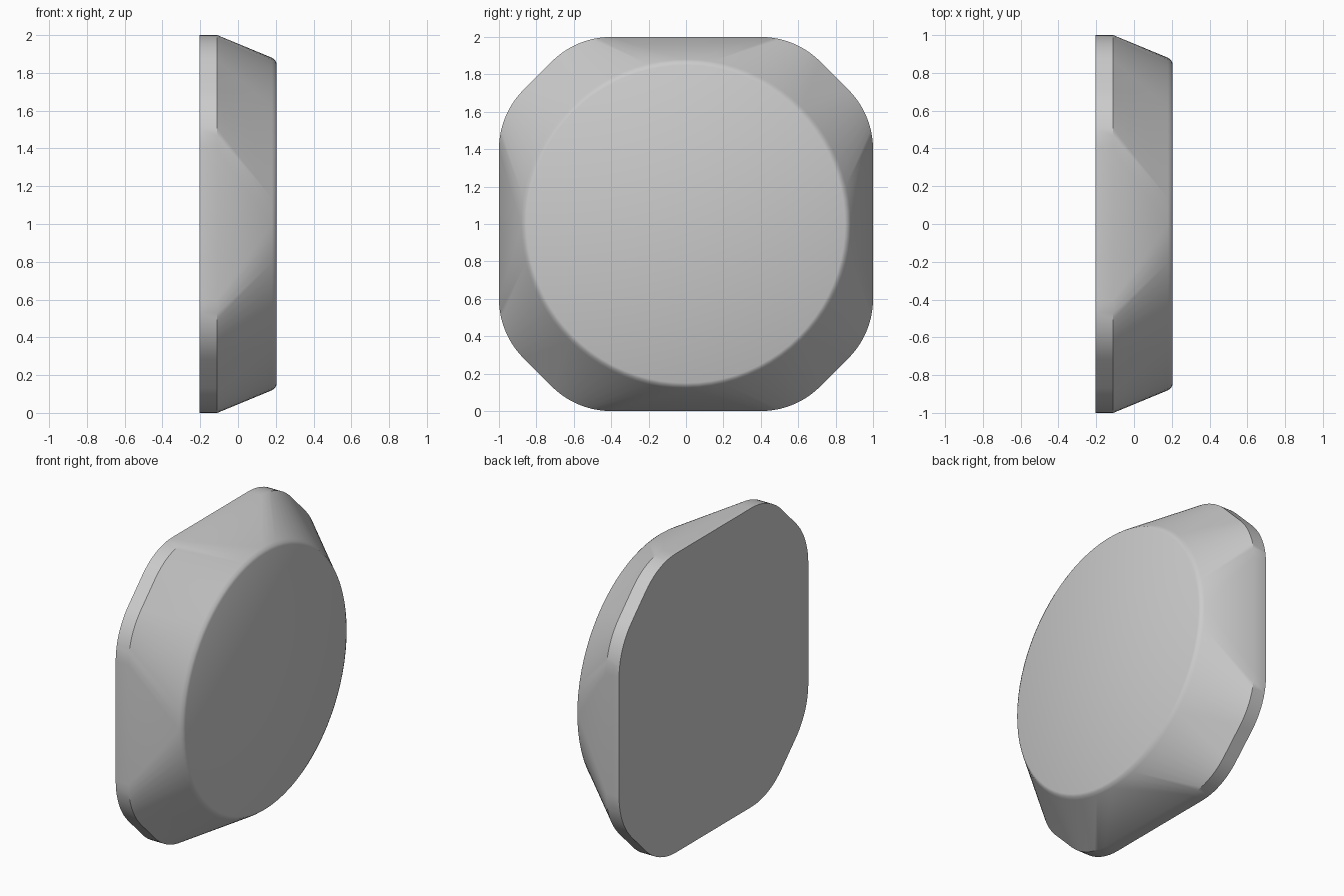
import bpy, bmesh
from math import sin, cos, pi, radians

cube = bpy.data.objects.get("Cube")
if cube:
    bpy.data.objects.remove(cube)

FLAT = 0.4        # half length of the straight sides
CORNER = 0.45     # radius where sides turn into the diagonals
STEPS = 10        # segments per eighth turn


def outline():
    """Rounded square with softened diagonals: (y, z, normal angle)."""
    points = []
    for quarter in range(4):
        turn = quarter * pi / 2
        centres = [(1 - CORNER, FLAT), (FLAT, 1 - CORNER)]
        for half, (cy, cz) in enumerate(centres):
            for i in range(STEPS + 1):
                a = (half + i / STEPS) * pi / 4
                y, z = cy + CORNER * cos(a), cz + CORNER * sin(a)
                points.append((y * cos(turn) - z * sin(turn),
                               y * sin(turn) + z * cos(turn), a + turn))
    return points


profile = outline()
bm = bmesh.new()


def square_ring(x):
    return [bm.verts.new((x, y, z + 1)) for y, z, a in profile]


def round_ring(x, r):
    return [bm.verts.new((x, r * cos(a), r * sin(a) + 1)) for y, z, a in profile]


# Square rim, loft to the round end, and its narrow softened lip
rings = [square_ring(-0.205), square_ring(-0.11), round_ring(0.18, 0.88),
         round_ring(0.197, 0.867), round_ring(0.205, 0.85)]
count = len(profile)
for near, far in zip(rings, rings[1:]):
    for i in range(count):
        j = (i + 1) % count
        bm.faces.new((near[i], near[j], far[j], far[i]))
bm.faces.new(rings[0][::-1])
bm.faces.new(rings[-1])
bmesh.ops.remove_doubles(bm, verts=bm.verts, dist=0.0005)
bmesh.ops.recalc_face_normals(bm, faces=bm.faces)

mesh = bpy.data.meshes.new("button_cap")
bm.to_mesh(mesh)
bm.free()
cap = bpy.data.objects.new("button_cap", mesh)
bpy.context.collection.objects.link(cap)

# Plain grey finish
grey = bpy.data.materials.new("light_grey")
grey.use_nodes = True
colour = (0.6, 0.6, 0.6, 1)
grey.diffuse_color = colour
grey.node_tree.nodes["Principled BSDF"].inputs["Base Color"].default_value = colour
mesh.materials.append(grey)

bpy.context.view_layer.objects.active = cap
cap.select_set(True)
bpy.ops.object.shade_smooth_by_angle(angle=radians(30))
